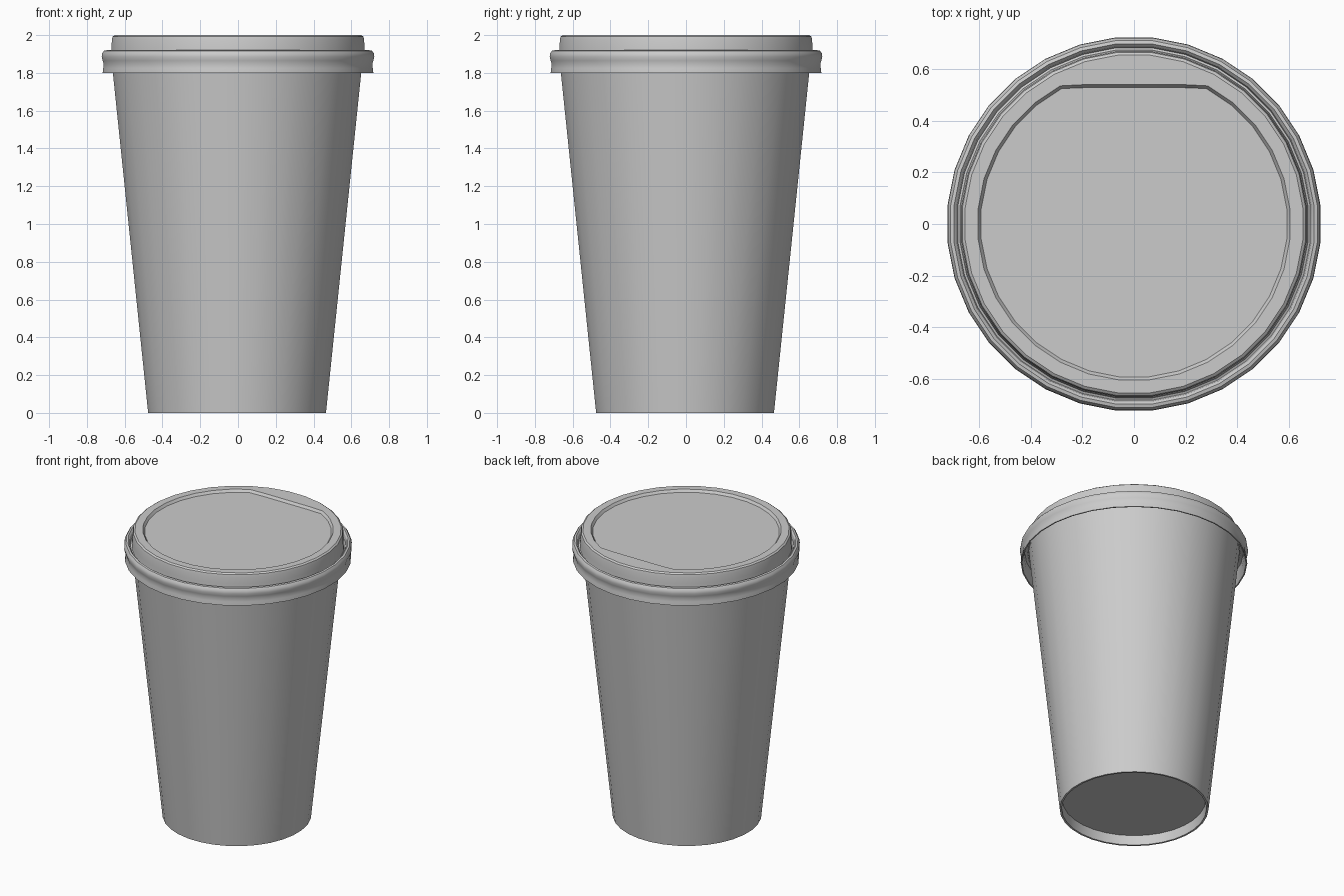
import bpy
import bmesh
import math

SIDES = 32

cube = bpy.data.objects.get("Cube")
if cube:
    bpy.data.objects.remove(cube, do_unlink=True)


def make_material(name, value):
    mat = bpy.data.materials.new(name)
    mat.use_nodes = True
    color = (value, value, value, 1)
    mat.diffuse_color = color
    mat.node_tree.nodes["Principled BSDF"].inputs["Base Color"].default_value = color
    return mat


def lathe(name, profile, mat, offset=0, cap_start=False, cap_end=False, chord=None):
    """Revolve (radius, height) points; rings after index chord[0] are cut flat at the back."""
    bm = bmesh.new()
    rings = []
    for i, (r, z) in enumerate(profile):
        ring = []
        for k in range(SIDES):
            a = 2 * math.pi * (k + 0.5) / SIDES
            x, y = r * math.cos(a), r * math.sin(a)
            if chord and i >= chord[0]:
                y = min(y, chord[1] - (profile[chord[0]][0] - r))
            ring.append(bm.verts.new((x + offset, y + offset, z)))
        rings.append(ring)
    for low, high in zip(rings, rings[1:]):
        for k in range(SIDES):
            n = (k + 1) % SIDES
            bm.faces.new((low[k], low[n], high[n], high[k]))
    if cap_start:
        bm.faces.new(rings[0][::-1])
    if cap_end:
        bm.faces.new(rings[-1])
    mesh = bpy.data.meshes.new(name)
    bm.to_mesh(mesh)
    bm.free()
    mesh.materials.append(mat)
    obj = bpy.data.objects.new(name, mesh)
    bpy.context.collection.objects.link(obj)
    bpy.ops.object.select_all(action="DESELECT")
    obj.select_set(True)
    bpy.context.view_layer.objects.active = obj
    bpy.ops.object.shade_smooth_by_angle(angle=math.radians(30))
    return obj


grey = make_material("light grey", 0.6)

# Tapered cup with a recessed base
lathe("cup_body", [(0.455, 0.066), (0.46, 0), (0.473, 0), (0.67, 1.89)],
      grey, offset=-0.005, cap_start=True)

# Lid: hollow skirt, rounded bead, groove, raised rim and recessed top
lid_profile = [
    (0.672, 1.89), (0.695, 1.88), (0.698, 1.84), (0.712, 1.80),
    (0.72, 1.80), (0.717, 1.825), (0.714, 1.845), (0.72, 1.865),
    (0.725, 1.885), (0.723, 1.903), (0.713, 1.917), (0.70, 1.92),
    (0.69, 1.91), (0.685, 1.885), (0.677, 1.885), (0.673, 1.93),
    (0.671, 1.975), (0.667, 1.992), (0.656, 2.0), (0.606, 2.0),
    (0.594, 1.983),
]
lathe("lid", lid_profile, grey, cap_end=True, chord=(len(lid_profile) - 2, 0.54))
